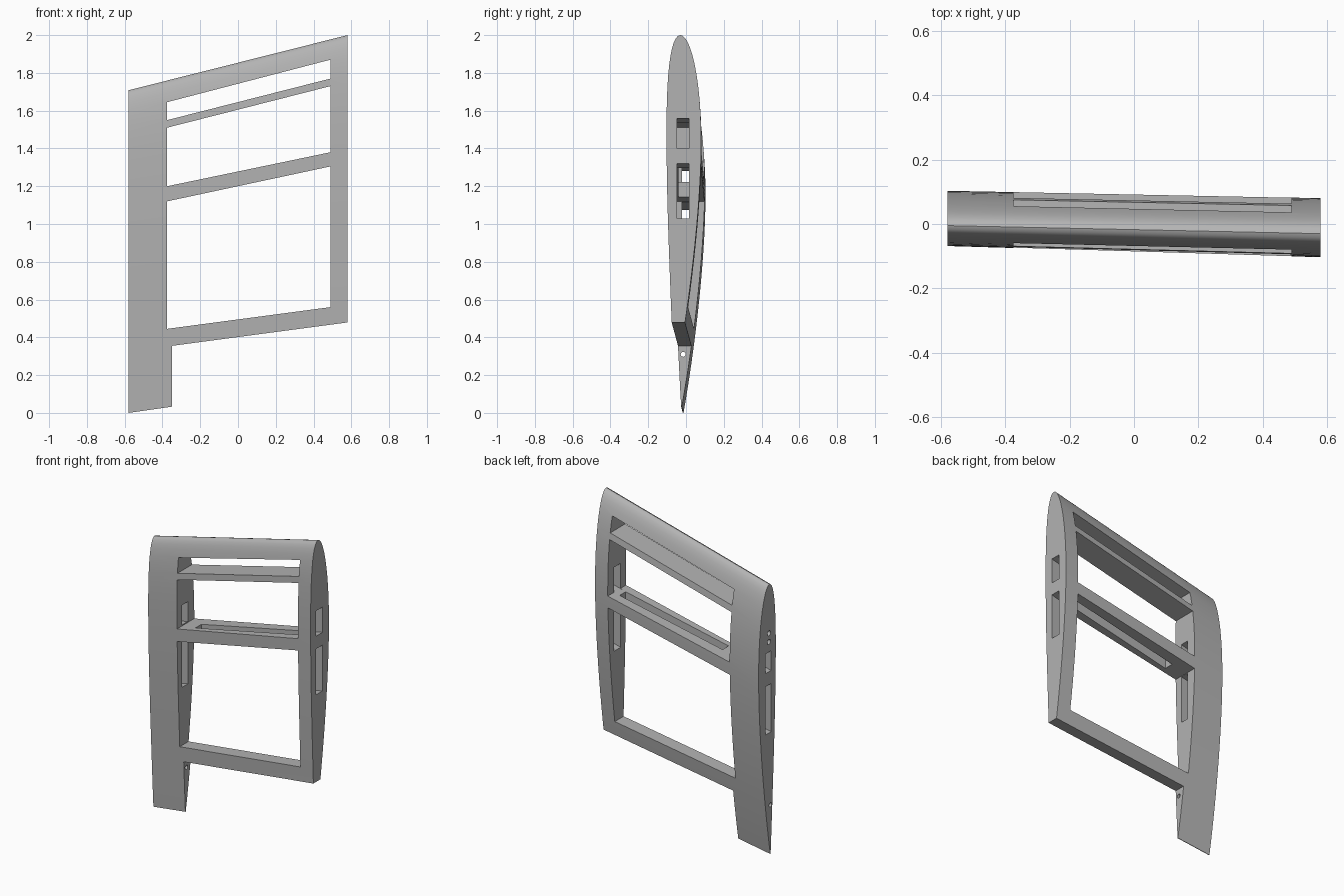
import bpy
import bmesh
import math
from mathutils import Matrix, Vector

if "Cube" in bpy.data.objects:
    bpy.data.objects.remove(bpy.data.objects["Cube"], do_unlink=True)

HALF_SPAN = 0.58
STEPS = 32

grey = bpy.data.materials.new("light_grey")
grey.use_nodes = True
colour = (0.45, 0.45, 0.45, 1)
grey.diffuse_color = colour
grey.node_tree.nodes["Principled BSDF"].inputs["Base Color"].default_value = colour


def add_object(name, bm):
    bmesh.ops.recalc_face_normals(bm, faces=bm.faces)
    mesh = bpy.data.meshes.new(name)
    bm.to_mesh(mesh)
    bm.free()
    mesh.materials.append(grey)
    obj = bpy.data.objects.new(name, mesh)
    bpy.context.collection.objects.link(obj)
    return obj


def loft(name, ring_a, ring_b):
    """Solid between two matching outlines."""
    bm = bmesh.new()
    a = [bm.verts.new(p) for p in ring_a]
    b = [bm.verts.new(p) for p in ring_b]
    for i in range(len(a)):
        j = (i + 1) % len(a)
        bm.faces.new((a[i], a[j], b[j], b[i]))
    bm.faces.new(a)
    bm.faces.new(b)
    return add_object(name, bm)


def airfoil(x, nose, tail):
    """Cambered section at x between nose and tail points given as (y, z)."""
    chord = nose[1] - tail[1]
    camber, peak, thick = 0.016, 0.4, 0.10

    def point(f, side):
        half = 5 * thick * (0.2969 * math.sqrt(f) - 0.126 * f - 0.3516 * f**2
                            + 0.2843 * f**3 - 0.1015 * f**4)
        reach = peak if f < peak else 1 - peak
        mid = camber * (1 - ((f - peak) / reach) ** 2)
        y = nose[0] + (tail[0] - nose[0]) * f + chord * (mid + side * half)
        return Vector((x, y, nose[1] - chord * f))

    spread = [(1 - math.cos(math.pi * i / STEPS)) / 2 for i in range(STEPS + 1)]
    back = [point(f, 1) for f in reversed(spread)]
    front = [point(f, -1) for f in spread[1:]]
    return back + front


# Wing section
wing = loft("wing_frame",
            airfoil(-HALF_SPAN, (-0.005, 1.708), (-0.015, 0.0)),
            airfoil(HALF_SPAN, (-0.03, 2.0), (-0.06, 0.165)))


def window(x0, x1, left, right, y0=-0.3, y1=0.3):
    """Four-sided cutter; left and right are (bottom, top) heights."""
    def ring(y):
        return [(x0, y, left[0]), (x1, y, right[0]),
                (x1, y, right[1]), (x0, y, left[1])]
    return loft("cutter", ring(y0), ring(y1))


def pin_hole(x0, x1, y, z, radius):
    bm = bmesh.new()
    place = Matrix.Translation(((x0 + x1) / 2, y, z)) @ Matrix.Rotation(math.pi / 2, 4, "Y")
    bmesh.ops.create_cone(bm, cap_ends=True, segments=20, radius1=radius,
                          radius2=radius, depth=x1 - x0, matrix=place)
    return add_object("cutter", bm)


IN_L, IN_R = -0.375, 0.49
cutters = [
    # Openings between the spars
    window(IN_L, IN_R, (1.55, 1.645), (1.77, 1.87)),
    window(IN_L, IN_R, (1.2, 1.51), (1.38, 1.73)),
    window(IN_L, IN_R, (0.445, 1.12), (0.56, 1.305)),
    # Trailing edge cut-out
    window(-0.35, 0.7, (-0.2, 0.355), (-0.2, 0.495)),
    # Slot through the middle spar
    window(-0.27, 0.45, (1.06, 1.3), (1.2, 1.45), -0.04, 0.02),
    # Cable holes through the ribs
    window(-0.65, -0.36, (1.14, 1.265), (1.21, 1.335), -0.022, 0.035),
    window(-0.65, -0.36, (0.755, 1.06), (0.815, 1.12), -0.022, 0.035),
    window(0.48, 0.65, (1.375, 1.535), (1.417, 1.577), -0.047, 0.017),
    window(0.48, 0.65, (1.005, 1.295), (1.047, 1.337), -0.047, 0.017),
    # Pin holes in the wide rib
    pin_hole(-0.65, -0.3, -0.015, 0.31, 0.013),
    pin_hole(-0.65, -0.5, 0.0, 1.4, 0.016),
    pin_hole(-0.65, -0.5, 0.0, 1.345, 0.016),
]

bpy.context.view_layer.objects.active = wing
for cutter in cutters:
    mod = wing.modifiers.new("cut", "BOOLEAN")
    mod.operation = "DIFFERENCE"
    mod.solver = "EXACT"
    mod.object = cutter
    bpy.ops.object.modifier_apply(modifier=mod.name)
    bpy.data.objects.remove(cutter, do_unlink=True)

bpy.ops.object.select_all(action="DESELECT")
wing.select_set(True)
bpy.ops.object.shade_smooth_by_angle(angle=math.radians(30))
